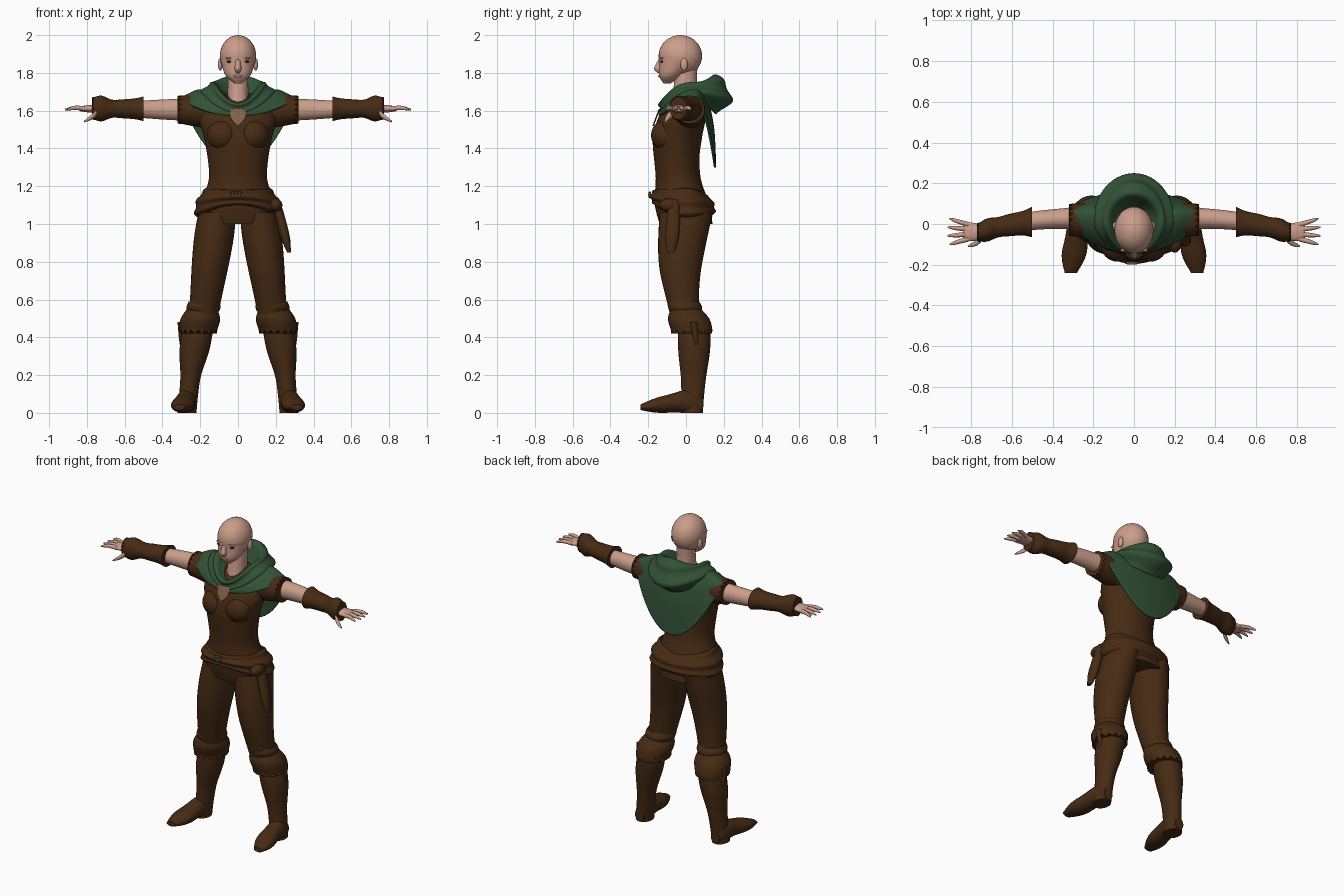
import bpy
import bmesh
from math import sin, cos, pi, radians
from mathutils import Vector

cube = bpy.data.objects.get("Cube")
if cube:
    bpy.data.objects.remove(cube, do_unlink=True)


def material(name, red, green, blue):
    mat = bpy.data.materials.new(name)
    mat.use_nodes = True
    colour = (red, green, blue, 1)
    mat.diffuse_color = colour
    shader = next(node for node in mat.node_tree.nodes if node.type == "BSDF_PRINCIPLED")
    shader.inputs["Base Color"].default_value = colour
    shader.inputs["Roughness"].default_value = 0.8
    return mat


skin = material("skin", 0.6, 0.34, 0.26)
leather = material("brown leather", 0.062, 0.024, 0.007)
cloth = material("green cloth", 0.032, 0.085, 0.038)
dark = material("dark eye", 0.03, 0.012, 0.008)
pink = material("lip pink", 0.48, 0.23, 0.18)
metal = material("dull buckle", 0.16, 0.1, 0.07)
tan = material("tanned skin", 0.24, 0.12, 0.065)


def sample(values, along):
    """Smoothly read a short list of evenly spaced values, along running from 0 to 1."""
    last = len(values) - 1
    position = along * last
    index = min(int(position), max(last - 1, 0))
    u = position - index
    before, here, after, beyond = (
        values[min(max(index + step, 0), last)] for step in (-1, 0, 1, 2))
    slope_in, slope_out = (after - before) / 2, (beyond - here) / 2
    ease = u * u * (3 - 2 * u)
    return (here + (after - here) * ease
            + slope_in * u * (1 - u) ** 2 - slope_out * u * u * (1 - u))


def finish(name, bm, mat, mirror=False, thickness=0):
    bmesh.ops.recalc_face_normals(bm, faces=bm.faces)
    mesh = bpy.data.meshes.new(name)
    bm.to_mesh(mesh)
    bm.free()
    mesh.materials.append(mat)
    for face in mesh.polygons:
        face.use_smooth = True
    mesh.set_sharp_from_angle(angle=radians(50))
    obj = bpy.data.objects.new(name, mesh)
    bpy.context.collection.objects.link(obj)
    if thickness:
        obj.modifiers.new("thickness", "SOLIDIFY").thickness = thickness
    if mirror:
        obj.modifiers.new("other side", "MIRROR")


def bridge(bm, rings):
    """Join closed rings of points into one surface and return the rings' vertices."""
    loops = [[bm.verts.new(point) for point in ring] for ring in rings]
    for low, high in zip(loops, loops[1:]):
        for i in range(len(low)):
            bm.faces.new((low[i - 1], low[i], high[i], high[i - 1]))
    return loops


def loft(name, mat, path, across, deep=None, mirror=False, ragged=0, sides=32, steps=20):
    """Sweep an oval along a path; its half width and half depth follow short profiles."""
    deep = deep or across
    span = [abs(b - a) for a, b in zip(path[0], path[-1])]
    axis = span.index(max(span))
    first, second = (i for i in range(3) if i != axis)
    rings = []
    for step in range(steps + 1):
        along = step / steps
        centre = [sample(coords, along) for coords in zip(*path)]
        ring = []
        for i in range(sides):
            angle = 2 * pi * i / sides
            point = list(centre)
            point[first] += sample(across, along) * cos(angle)
            point[second] += sample(deep, along) * sin(angle)
            if step == steps and i % 2:
                point[axis] += ragged
            point[2] = max(point[2], 0)
            ring.append(point)
        rings.append(ring)
    bm = bmesh.new()
    loops = bridge(bm, rings)
    bm.faces.new(loops[0])
    bm.faces.new(loops[-1])
    finish(name, bm, mat, mirror)


def drape(name, mat, width, front_y, back_y, front_z, side_z, back_z,
          middle=0, fold=0, waves=3, sides=64, steps=24):
    """Hang an open shell round the body; each profile runs from its inner to its outer hem."""
    rings = []
    for step in range(steps + 1):
        along = step / steps
        crease = 1 + fold * sin(2 * pi * waves * along)
        ring = []
        for i in range(sides):
            angle = 2 * pi * i / sides
            facing = cos(angle)
            end_y, end_z = (front_y, front_z) if facing > 0 else (back_y, back_z)
            side = sample(side_z, along)
            ring.append((
                sample(width, along) * crease * sin(angle),
                middle + (sample(end_y, along) * crease - middle) * abs(facing),
                side + (sample(end_z, along) - side) * facing ** 2))
        rings.append(ring)
    bm = bmesh.new()
    bridge(bm, rings)
    finish(name, bm, mat, thickness=0.012)


def ball(name, mat, centre, size, mirror=False):
    bm = bmesh.new()
    bmesh.ops.create_uvsphere(bm, u_segments=32, v_segments=20, radius=1)
    for vert in bm.verts:
        vert.co = Vector(centre) + vert.co * Vector(size)
    finish(name, bm, mat, mirror)


# Head, neck and face
ball("cranium", skin, (0, -.03, 1.89), (.096, .115, .11))
loft("jaw", skin, path=[(0, -.1, 1.745), (0, -.04, 1.88)],
     across=[.02, .065, .085, .094], deep=[.02, .06, .085, .105])
loft("neck", skin, path=[(0, -.01, 1.58), (0, 0, 1.82)], across=[.1, .06, .054, .054],
     deep=[.09, .07, .06, .06])
loft("nose", skin, path=[(0, -.14, 1.8), (0, -.14, 1.87)],
     across=[.01, .018, .014, .01], deep=[.01, .029, .018, .005])
ball("lips", pink, (0, -.138, 1.783), (.024, .009, .008))
ball("eyes", dark, (.042, -.127, 1.86), (.018, .008, .007), mirror=True)
ball("brows", skin, (.042, -.128, 1.877), (.024, .009, .005), mirror=True)
ball("ears", skin, (.094, -.01, 1.845), (.012, .02, .033), mirror=True)

# Tunic body, bust, sleeves and neckline
loft("tunic", leather, sides=48,
     path=[(0, 0, 1), (0, -.04, 1.23), (0, -.045, 1.46), (0, .02, 1.69)],
     across=[.21, .2, .155, .16, .18, .2, .07],
     deep=[.14, .145, .12, .12, .13, .12, .05])
ball("bust", leather, (.08, -.1, 1.47), (.085, .085, .085), mirror=True)
loft("sleeves", leather, path=[(.1, .02, 1.59), (.3, .02, 1.605)],
     across=[.08, .085, .08], deep=[.09, .085, .075], mirror=True, ragged=.02)
loft("neckline_patch", tan, path=[(0, -.174, 1.52), (0, -.14, 1.61)],
     across=[.004, .04, .04], deep=[.004])

# Arms, bracers and hands
loft("arms", skin, path=[(.25, .03, 1.605), (.5, .015, 1.607), (.75, -.04, 1.61)],
     across=[.06, .05, .045, .04, .03], deep=[.06, .055, .046, .036, .025], mirror=True)
loft("bracers", leather, path=[(.5, .01, 1.61), (.64, -.01, 1.61), (.76, -.04, 1.612)],
     across=[.075, .06, .055, .05, .057, .045], deep=[.065, .055, .05, .048, .068, .06],
     mirror=True, ragged=.012)
loft("palms", skin, path=[(.73, -.04, 1.61), (.84, -.038, 1.61)],
     across=[.027, .04, .046, .036], deep=[.024, .02, .012], mirror=True)
for i in range(4):
    base, tip = -.073 + .023 * i, -.1 + .042 * i
    reach = .92 - .01 * abs(i - 1.5)
    loft(f"fingers_{i + 1}", skin, path=[(.81, base, 1.61), (.86, (base + tip) / 2, 1.615),
         (reach, tip, 1.606)], across=[.013, .012, .01, .004], mirror=True, sides=12)
loft("thumbs", skin, path=[(.74, -.055, 1.6), (.77, -.09, 1.57), (.815, -.11, 1.542)],
     across=[.02, .017, .012, .004], mirror=True, sides=12)

# Hood lying in folds over a pointed shoulder cape
drape("hood", cloth, middle=.02, fold=.04,
      width=[.07, .12, .15, .19, .18], front_y=[-.1, -.14, -.14, -.12],
      back_y=[.08, .15, .21, .24, .16], front_z=[1.63, 1.64, 1.6, 1.57],
      side_z=[1.69, 1.75, 1.72, 1.66], back_z=[1.66, 1.79, 1.74, 1.65, 1.58])
drape("shoulder_cape", cloth, middle=.05,
      width=[.15, .22, .31], front_y=[-.11, -.145, -.14], back_y=[.12, .15, .16],
      front_z=[1.6, 1.57], side_z=[1.71, 1.71, 1.665], back_z=[1.66, 1.5, 1.3])

# Hip sash with its knot, buckle and hanging pouch
drape("hip_sash", leather, fold=.03,
      width=[.17, .21, .23, .21], front_y=[-.17, -.19, -.18, -.15],
      back_y=[.1, .14, .155, .14], front_z=[1.18, 1.09], side_z=[1.19, 1.02],
      back_z=[1.16, 1.04])
ball("sash_knot", leather, (.2, -.09, 1.1), (.035, .05, .035))
for side in (-1, 1):
    ball("buckle_side", metal, (side * .02 - .01, -.192, 1.155), (.006, .008, .016))
    ball("buckle_bar", metal, (-.01, -.192, 1.155 + side * .012), (.035, .007, .005))
loft("hanging_pouch", leather, path=[(.27, -.08, .85), (.2, -.06, 1.13)],
     across=[.01, .025, .025, .02], deep=[.02, .036, .035, .025])

# Trousers
loft("trouser_legs", leather, path=[(.11, 0, 1.06), (.15, -.03, .76), (.19, 0, .46)],
     across=[.1, .105, .096, .082, .07], deep=[.14, .13, .11, .085, .07], mirror=True)

# Boots with knee rolls, turned-down cuffs, side flaps and feet
loft("knee_rolls", leather, path=[(.18, -.01, .59), (.185, 0, .53)],
     across=[.08, .09, .08], mirror=True)
loft("boot_cuffs", leather, path=[(.19, 0, .55), (.21, .03, .44)],
     across=[.08, .105, .1], deep=[.08, .11, .11], mirror=True, ragged=-.02)
loft("cuff_flaps", leather, path=[(.3, .06, .33), (.3, .04, .48)],
     across=[.003, .014, .02], mirror=True)
loft("boot_shafts", leather, path=[(.27, .03, 0), (.25, .04, .2), (.21, .045, .46)],
     across=[.05, .05, .055, .08, .08], deep=[.06, .06, .068, .085, .085], mirror=True)
loft("boot_feet", leather,
     path=[(.27, .09, .04), (.275, 0, .06), (.29, -.12, .045), (.31, -.24, .03)],
     across=[.03, .05, .055, .06, .03], deep=[.04, .065, .052, .04, .015], mirror=True)
